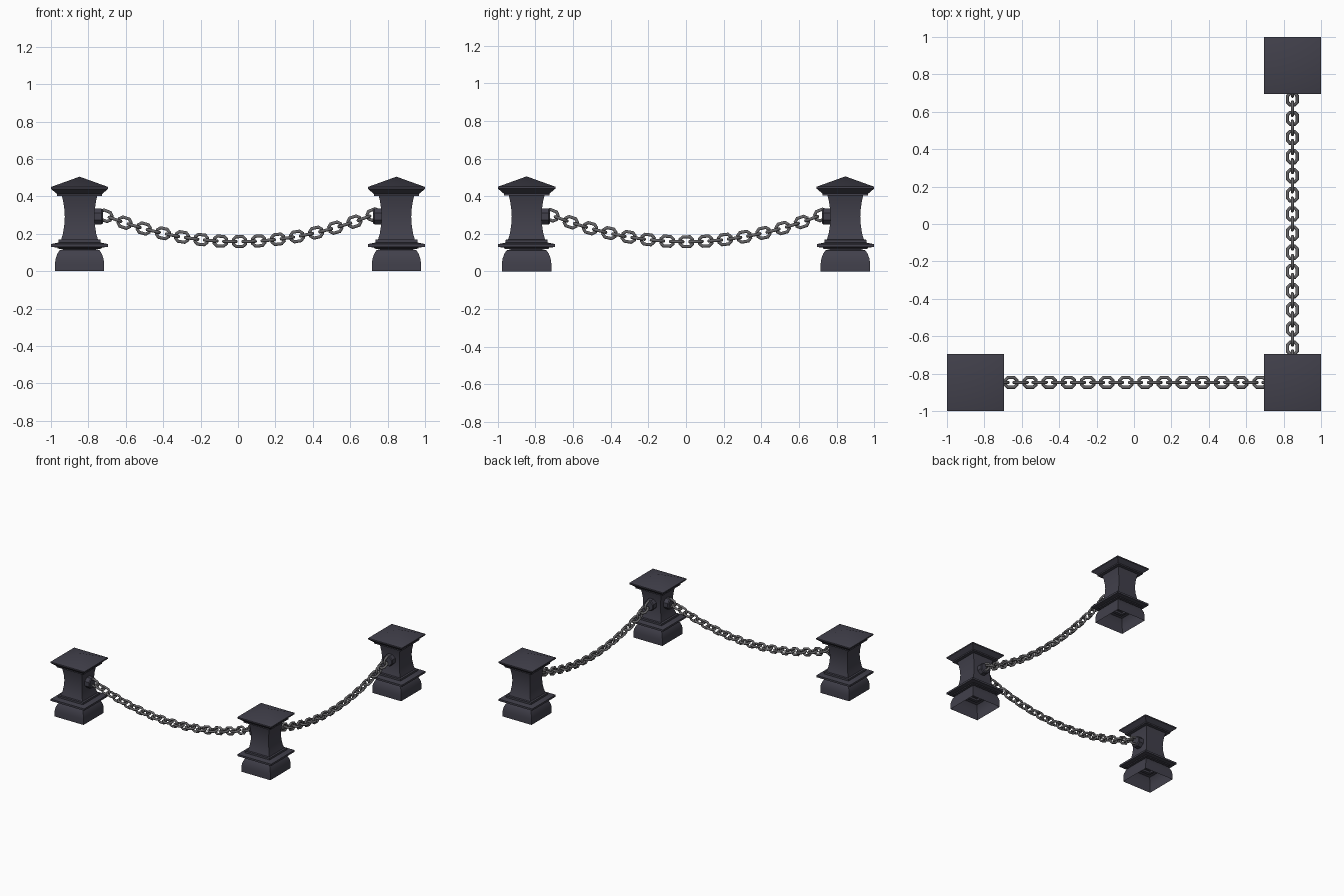
import bpy, bmesh, math
from mathutils import Vector

if "Cube" in bpy.data.objects:
    bpy.data.objects.remove(bpy.data.objects["Cube"])


def material(name, rgb):
    m = bpy.data.materials.new(name)
    m.diffuse_color = (*rgb, 1)
    m.use_nodes = True
    m.node_tree.nodes["Principled BSDF"].inputs["Base Color"].default_value = m.diffuse_color
    return m


IRON = material("dark iron", (0.053, 0.051, 0.070))
STEEL = material("chain steel", (0.135, 0.132, 0.138))


def finish(bm, name, mat, smooth=None):
    me = bpy.data.meshes.new(name)
    bm.to_mesh(me)
    bm.free()
    me.materials.append(mat)
    if smooth:
        me.shade_smooth()
        me.set_sharp_from_angle(angle=math.radians(smooth))
    ob = bpy.data.objects.new(name, me)
    bpy.context.collection.objects.link(ob)
    return ob


P = 0.847       # post centre distance from the origin

# square post profile: (half width, height), open underneath
PROFILE = [(.131, 0), (.131, .045), (.127, .070), (.118, .094), (.106, .112),
           (.085, .118), (.116, .120), (.120, .126), (.152, .130), (.152, .145),
           (.112, .153), (.112, .168), (.098, .170), (.089, .200), (.082, .245),
           (.079, .290), (.082, .335), (.088, .375), (.095, .403), (.121, .403),
           (.121, .413), (.153, .440), (.153, .450)]


def post(name, x, y):
    bm = bmesh.new()
    rings = [[bm.verts.new((x + sx * w, y + sy * w, z))
              for sx, sy in ((-1, -1), (1, -1), (1, 1), (-1, 1))] for w, z in PROFILE]
    for a, b in zip(rings, rings[1:]):
        for i in range(4):
            j = (i + 1) % 4
            bm.faces.new((a[i], a[j], b[j], b[i]))
    # pyramid cap
    peak = bm.verts.new((x, y, .505))
    for i in range(4):
        bm.faces.new((rings[-1][i], rings[-1][(i + 1) % 4], peak))
    return finish(bm, name, IRON, 28)


def bracket(name, start, axis):
    # octagonal boss with a chamfered front, pointing along axis
    axis = Vector(axis)
    side = Vector((0, 0, 1)).cross(axis)
    bm = bmesh.new()
    rings = []
    for d, r in ((.070, .046), (.117, .046), (.124, .040)):
        rings.append([bm.verts.new(Vector(start) + axis * d
                      + side * r * math.cos(math.pi * (i + .5) / 4)
                      + Vector((0, 0, r * math.sin(math.pi * (i + .5) / 4))))
                      for i in range(8)])
    for a, b in zip(rings, rings[1:]):
        for i in range(8):
            j = (i + 1) % 8
            bm.faces.new((a[i], a[j], b[j], b[i]))
    bm.faces.new(rings[-1])
    bm.faces.new(rings[0][::-1])
    return finish(bm, name, IRON)


# octagonal centre line of one link, and its wire
L, W, R = .033, .026, .009
PATH = [Vector(p) for p in ((L, -.012), (L, .012), (.018, W), (-.018, W),
                            (-L, .012), (-L, -.012), (-.018, -W), (.018, -W))]


def add_link(bm, centre, t, u, n):
    rings = []
    for i, p in enumerate(PATH):
        d = ((PATH[(i + 1) % 8] - p).normalized() + (p - PATH[i - 1]).normalized()).normalized()
        out = t * d.y - u * d.x
        ring = []
        for k in range(8):
            a = math.tau * (k + .5) / 8
            ring.append(bm.verts.new(centre + t * p.x + u * p.y
                                     + out * R * 1.06 * math.cos(a) + n * R * math.sin(a)))
        rings.append(ring)
    for i in range(8):
        a, b = rings[i], rings[(i + 1) % 8]
        for k in range(8):
            m = (k + 1) % 8
            bm.faces.new((a[k], b[k], b[m], a[m]))


def chain(name, origin, axis, shift):
    # links hang along a shallow sag, alternately upright and flat
    axis = Vector(axis)
    up = Vector((0, 0, 1))
    side = up.cross(axis)
    bm = bmesh.new()
    for i in range(-14, 15):
        s = i * .0512 + shift
        c = Vector(origin) + axis * s + up * (.158 + .275 * s * s)
        t = (axis + up * .55 * s).normalized()
        v = t.cross(side)
        if i % 2 == 0:
            add_link(bm, c, t, v, side)
        else:
            add_link(bm, c, t, side, v)
    bmesh.ops.recalc_face_normals(bm, faces=bm.faces)
    return finish(bm, name, STEEL, 50)


post("left_post", -P, -P)
post("corner_post", P, -P)
post("back_post", P, P)

Z = .292
bracket("left_post_bracket", (-P, -P, Z), (1, 0, 0))
bracket("corner_post_bracket_left", (P, -P, Z), (-1, 0, 0))
bracket("corner_post_bracket_back", (P, -P, Z), (0, 1, 0))
bracket("back_post_bracket", (P, P, Z), (0, -1, 0))

chain("front_chain", (0, -P, 0), (1, 0, 0), .008)
chain("side_chain", (P, 0, 0), (0, 1, 0), .002)
